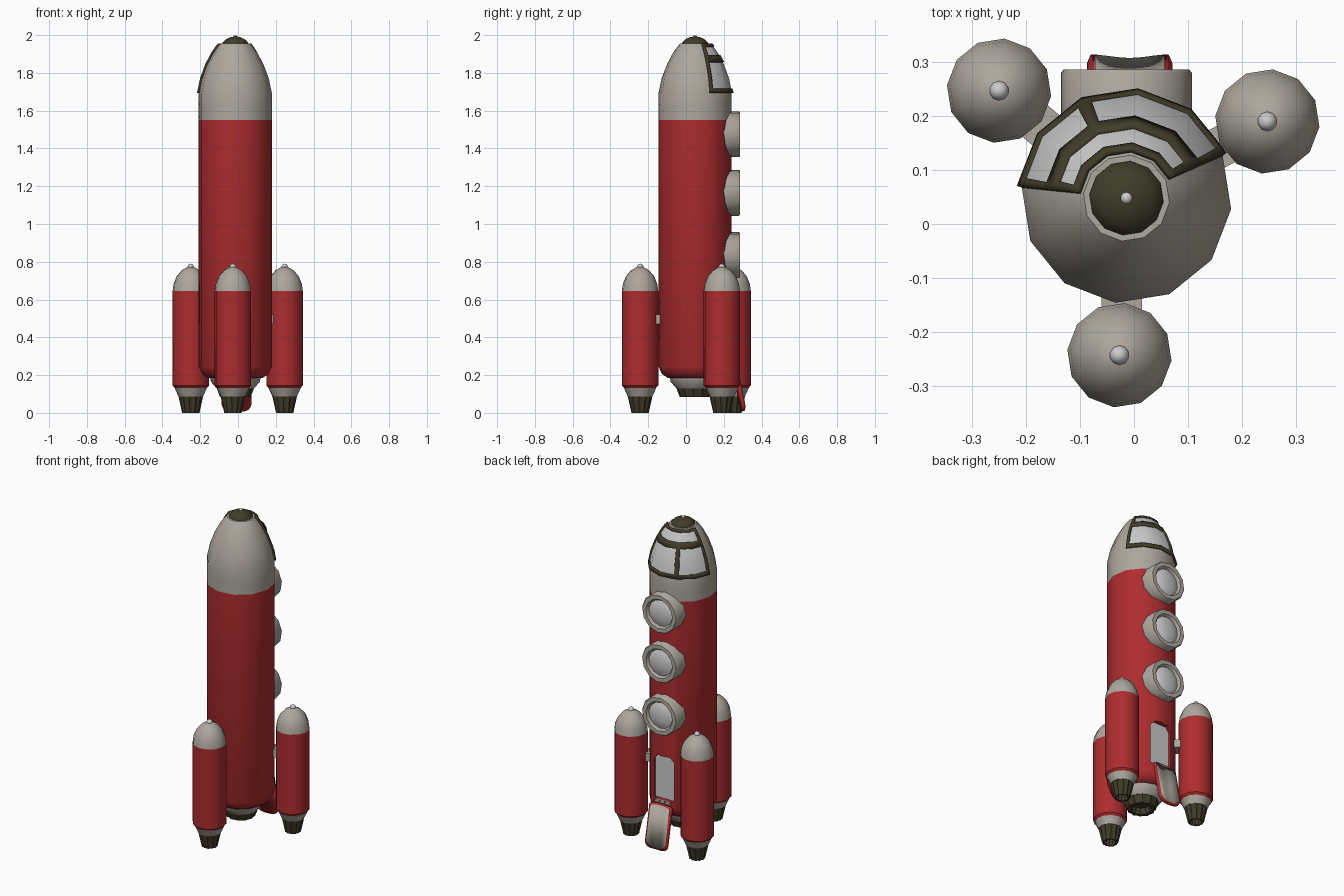
import bpy, bmesh
from math import sin, cos, pi, radians, sqrt, atan2, hypot
from mathutils import Matrix, Vector

if "Cube" in bpy.data.objects:
    bpy.data.objects.remove(bpy.data.objects["Cube"])

CX, CY, PH = -0.014, 0.048, -6      # body axis and facet phase in degrees


def mat(name, col):
    m = bpy.data.materials.new(name)
    m.diffuse_color = (*col, 1)
    m.use_nodes = True
    m.node_tree.nodes["Principled BSDF"].inputs["Base Color"].default_value = m.diffuse_color
    return m


RED = mat("red", (0.42, 0.025, 0.028))
GREY = mat("warm_grey", (0.42, 0.39, 0.34))
DARK = mat("dark_olive", (0.05, 0.045, 0.022))
GLASS = mat("pale_glass", (0.68, 0.69, 0.71))


def make(name, bm, m, angle=40, solid=0):
    bmesh.ops.recalc_face_normals(bm, faces=bm.faces[:])
    me = bpy.data.meshes.new(name)
    bm.to_mesh(me)
    bm.free()
    ob = bpy.data.objects.new(name, me)
    bpy.context.collection.objects.link(ob)
    me.materials.append(m)
    if solid:
        s = ob.modifiers.new("thickness", 'SOLIDIFY')
        s.thickness, s.offset = solid, 0
    if angle:
        smooth(ob, angle)
    return ob


def smooth(ob, angle=40):
    bpy.ops.object.select_all(action='DESELECT')
    bpy.context.view_layer.objects.active = ob
    ob.select_set(True)
    bpy.ops.object.shade_smooth_by_angle(angle=radians(angle))


def lathe(name, prof, m, x=CX, y=CY, n=12, mtx=None, rib=0, angle=40):
    bm = bmesh.new()
    rings = []
    for r, z in prof:
        ring = []
        for i in range(n):
            a = radians(PH) + 2 * pi * i / n
            k = r * (1 - rib * (i % 2))
            ring.append(bm.verts.new((k * cos(a), k * sin(a), z)))
        rings.append(ring)
    for a, b in zip(rings, rings[1:]):
        for i in range(n):
            j = (i + 1) % n
            bm.faces.new((a[i], a[j], b[j], b[i]))
    bm.faces.new(rings[0])
    bm.faces.new(rings[-1])
    bm.transform(Matrix.Translation((x, y, 0)) @ (mtx or Matrix()))
    return make(name, bm, m, angle)


def ball(name, r, x, y, z):
    bm = bmesh.new()
    bmesh.ops.create_uvsphere(bm, u_segments=10, v_segments=6, radius=r)
    bm.transform(Matrix.Translation((x, y, z)))
    make(name, bm, GLASS)


# hull with a recessed doorway
hull = lathe("hull", [(0.145, 0.185), (0.175, 0.205), (0.195, 0.245), (0.195, 1.55)], RED)
DX, HW, D0, D1 = -0.008, 0.07, 0.29, 0.565
outline = [(-HW, D0), (HW, D0), (HW, D1 - 0.03), (HW - 0.025, D1), (-HW + 0.025, D1), (-HW, D1 - 0.03)]


def prism(name, y0, y1, m):
    bm = bmesh.new()
    f = bm.faces.new([bm.verts.new((DX + x, y0, z)) for x, z in outline])
    e = bmesh.ops.extrude_face_region(bm, geom=[f])
    bmesh.ops.translate(bm, vec=(0, y1 - y0, 0),
                        verts=[v for v in e["geom"] if isinstance(v, bmesh.types.BMVert)])
    return make(name, bm, m, 0)


cutter = prism("doorway_cutter", 0.205, 0.4, RED)
cutter.hide_render = True
b = hull.modifiers.new("doorway", 'BOOLEAN')
b.operation, b.object, b.solver = 'DIFFERENCE', cutter, 'EXACT'
bpy.context.view_layer.objects.active = hull
bpy.ops.object.modifier_apply(modifier="doorway")
bpy.data.objects.remove(cutter)
smooth(hull)
prism("doorway_panel", 0.195, 0.212, GLASS)

# nose, cap and main engine
nose = [(0.195, 1.55), (0.195, 1.615), (0.195, 1.69), (0.178, 1.77), (0.15, 1.845),
        (0.118, 1.905), (0.093, 1.94), (0.08, 1.955)]
lathe("nose", nose, GREY)
lathe("nose_cap", [(0.07, 1.95), (0.068, 1.96), (0.052, 1.977), (0.03, 1.988), (0.01, 1.992)], DARK)
ball("nose_tip", 0.012, CX, CY, 1.988)
lathe("engine_collar", [(0.135, 0.19), (0.13, 0.165), (0.1, 0.13)], GREY)
lathe("engine_nozzle", [(0.1, 0.132), (0.082, 0.085), (0.06, 0.085), (0.05, 0.12)], DARK, n=24, rib=0.08, angle=20)


# canopy: one angle/height grid on the nose, split into frame and panes
def nose_point(a, z, off):
    for (r0, z0), (r1, z1) in zip(nose, nose[1:]):
        if z0 <= z <= z1 + 1e-6:
            r = r0 + (r1 - r0) * (z - z0) / (z1 - z0)
            break
    k = cos(radians(15)) / cos(radians((a - PH) % 30 - 15))
    R = r * k + off
    return (CX + R * cos(radians(a)), CY + R * sin(radians(a)), z + off * 0.4)


panes = [(29, 110, 1.715, 1.855), (118, 169, 1.715, 1.855), (32, 166, 1.89, 1.937)]
A = sorted({24, 54, 84, 114, 144, 174, 29, 110, 118, 169, 32, 166})
Z = [1.692, 1.715, 1.77, 1.845, 1.855, 1.89, 1.905, 1.937, 1.95]


def canopy(name, want_glass, off, m, solid):
    bm = bmesh.new()
    for a0, a1 in zip(A, A[1:]):
        for z0, z1 in zip(Z, Z[1:]):
            a, z = (a0 + a1) / 2, (z0 + z1) / 2
            inside = any(p[0] < a < p[1] and p[2] < z < p[3] for p in panes)
            if inside == want_glass:
                bm.faces.new([bm.verts.new(nose_point(*c, off)) for c in
                              ((a0, z0), (a1, z0), (a1, z1), (a0, z1))])
    bmesh.ops.remove_doubles(bm, verts=bm.verts[:], dist=1e-5)
    make(name, bm, m, 40, solid)


canopy("canopy_frame", False, 0.004, DARK, 0.012)
canopy("canopy_glass", True, 0.003, GLASS, 0)

# portholes up the back
to_back = Matrix.Rotation(-pi / 2, 4, 'X')
for i, z in enumerate((1.475, 1.165, 0.835)):
    M = Matrix.Translation((0, -CY, z)) @ to_back
    lathe(f"porthole_rim_{i}", [(0.122, 0.18), (0.122, 0.28), (0.117, 0.286), (0.092, 0.286), (0.082, 0.27)],
          GREY, mtx=M)
    lathe(f"porthole_glass_{i}", [(0.083, 0.268), (0.065, 0.277), (0.035, 0.283), (0.01, 0.285)],
          GLASS, mtx=M)

# open door hanging from its bottom hinge, curved like the hull
top, end = Vector((DX, 0.243, 0.28)), Vector((DX, 0.298, 0.008))
down = (end - top).normalized()
out = Vector((0, -down.z, down.y))


def door(name, w, v0, v1, off, thick, m):
    bm = bmesh.new()
    rc, cols = 0.04, []
    for i in range(17):
        u = w * sin(pi / 2 * (i / 8 - 1))
        e = max(0, abs(u) - (w - rc))
        drop = rc - sqrt(max(0, rc * rc - e * e))
        bulge = 0.195 - sqrt(0.195 ** 2 - u * u)
        cols.append([bm.verts.new(top + Vector((u, 0, 0)) + down * v + out * (bulge + off))
                     for v in (v0 + drop * 0.3, v1 - drop)])
    for a, c in zip(cols, cols[1:]):
        bm.faces.new((a[0], a[1], c[1], c[0]))
    make(name, bm, m, 40, thick)


L = (end - top).length
door("door_shell", 0.076, 0.01, L, 0, 0.016, RED)
door("door_lining", 0.066, 0.02, L - 0.01, 0.007, 0.01, GREY)
for i, dx in enumerate((-0.035, 0, 0.035)):
    bm = bmesh.new()
    bmesh.ops.create_cone(bm, cap_ends=True, segments=8, radius1=0.012, radius2=0.012, depth=0.028)
    bm.transform(Matrix.Translation((DX + dx, 0.24, 0.28)) @ Matrix.Rotation(pi / 2, 4, 'Y'))
    make(f"door_hinge_{i}", bm, GREY)

# three boosters, each with a strut to the hull
for i, (x, y) in enumerate(((-0.25, 0.247), (0.247, 0.19), (-0.027, -0.243))):
    lathe(f"booster_{i}", [(0.083, 0.13), (0.097, 0.145), (0.097, 0.645)], RED, x, y)
    lathe(f"booster_nose_{i}", [(0.097, 0.645), (0.091, 0.685), (0.074, 0.725), (0.048, 0.755), (0.018, 0.772)],
          GREY, x, y)
    ball(f"booster_tip_{i}", 0.018, x, y, 0.772)
    lathe(f"booster_collar_{i}", [(0.066, 0.088), (0.086, 0.132)], GREY, x, y)
    lathe(f"booster_nozzle_{i}", [(0.03, 0.06), (0.036, 0.0), (0.046, 0.0), (0.066, 0.09)], DARK, x, y,
          n=24, rib=0.1, angle=20)
    d = hypot(x - CX, y - CY)
    bm = bmesh.new()
    bmesh.ops.create_cube(bm, size=1)
    bm.transform(Matrix.Translation((CX, CY, 0.495)) @ Matrix.Rotation(atan2(y - CY, x - CX), 4, 'Z')
                 @ Matrix.Translation(((d + 0.1) / 2, 0, 0)) @ Matrix.Diagonal((d - 0.1, 0.075, 0.05, 1)))
    make(f"booster_strut_{i}", bm, GREY, 0)
